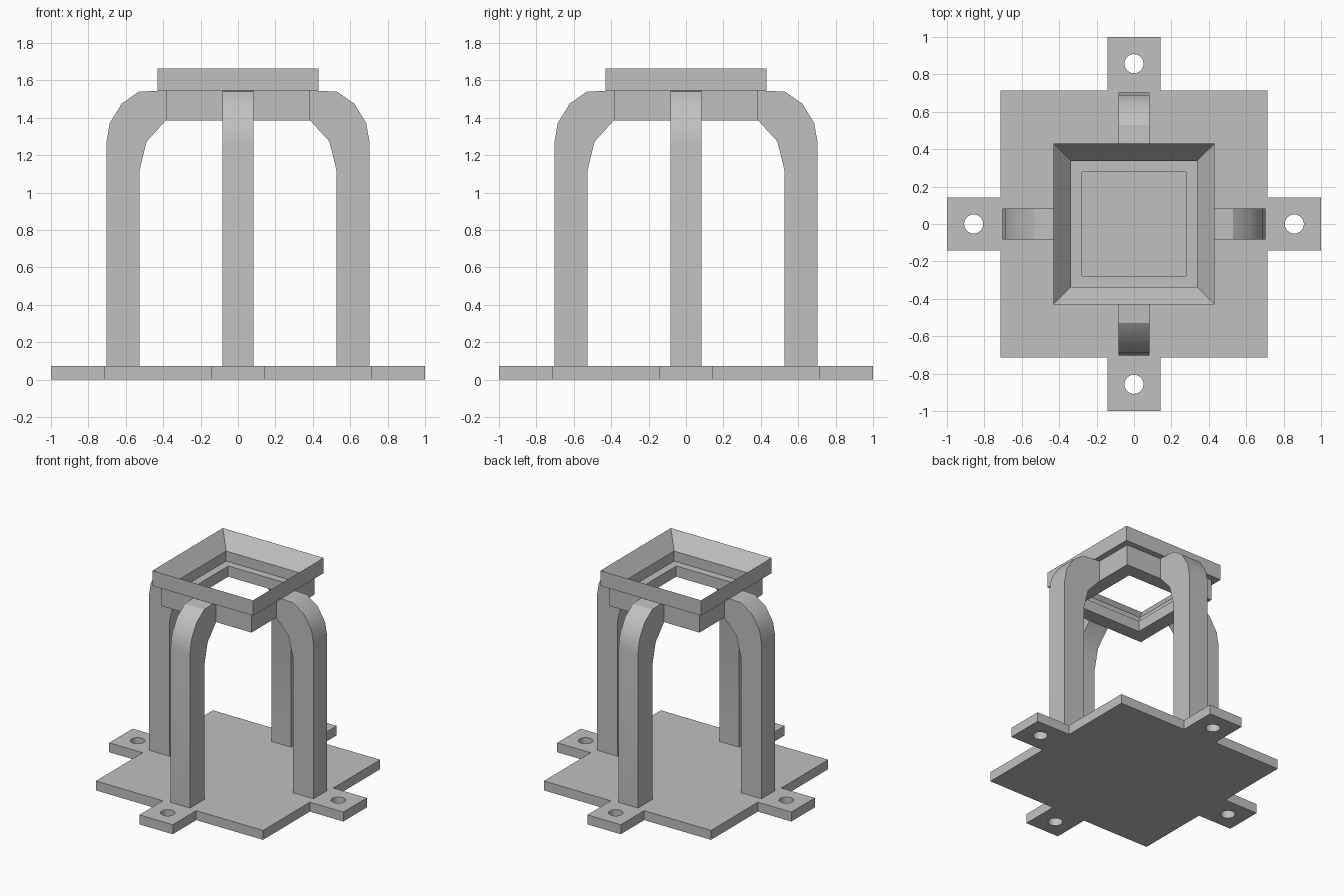
import bpy, bmesh, math
from mathutils import Matrix, Vector

if "Cube" in bpy.data.objects:
    bpy.data.objects.remove(bpy.data.objects["Cube"], do_unlink=True)

GREY = (0.53, 0.53, 0.53, 1)
grey = bpy.data.materials.new("plain_grey")
grey.use_nodes = True
grey.diffuse_color = GREY
grey.node_tree.nodes["Principled BSDF"].inputs["Base Color"].default_value = GREY

BASE_TOP = 0.073
QUARTERS = [Matrix.Rotation(i * math.pi / 2, 4, 'Z') for i in range(4)]


def activate(ob):
    bpy.ops.object.select_all(action='DESELECT')
    ob.select_set(True)
    bpy.context.view_layer.objects.active = ob


def mesh_object(name, bm):
    bmesh.ops.recalc_face_normals(bm, faces=bm.faces)
    mesh = bpy.data.meshes.new(name)
    bm.to_mesh(mesh)
    bm.free()
    ob = bpy.data.objects.new(name, mesh)
    bpy.context.collection.objects.link(ob)
    mesh.materials.append(grey)
    return ob


def smooth(ob):
    activate(ob)
    bpy.ops.object.shade_smooth_by_angle(angle=math.radians(30))


# Base plate: square with four tabs, each drilled with a round hole
half, tab, reach = 0.714, 0.143, 1.0
corner_points = [(half, -half), (half, -tab), (reach, -tab), (reach, tab), (half, tab)]
outline = [q @ Vector((x, y, 0)) for q in QUARTERS for x, y in corner_points]
loops = [outline]
for q in QUARTERS:
    centre = q @ Vector((0.857, 0, 0))
    loops.append([centre + Matrix.Rotation(i * math.tau / 32, 4, 'Z') @ Vector((0.051, 0, 0))
                  for i in range(32)])

curve = bpy.data.curves.new("base_plate", 'CURVE')
curve.dimensions = '2D'
curve.fill_mode = 'BOTH'
curve.extrude = BASE_TOP / 2
for loop in loops:
    spline = curve.splines.new('POLY')
    spline.points.add(len(loop) - 1)
    for point, co in zip(spline.points, loop):
        point.co = (co.x, co.y, 0, 1)
    spline.use_cyclic_u = True
base = bpy.data.objects.new("base_plate", curve)
bpy.context.collection.objects.link(base)
activate(base)
bpy.ops.object.convert(target='MESH')
base = bpy.context.object
bm = bmesh.new()
bm.from_mesh(base.data)
bmesh.ops.remove_doubles(bm, verts=bm.verts, dist=0.0001)
bmesh.ops.translate(bm, verts=bm.verts, vec=(0, 0, BASE_TOP / 2))
bmesh.ops.recalc_face_normals(bm, faces=bm.faces)
bm.to_mesh(base.data)
bm.free()
base.data.materials.clear()
base.data.materials.append(grey)
smooth(base)

# Four legs: side profile bent inward at the top, extruded to width
leg_profile = [(0.704, BASE_TOP), (0.704, 1.265), (0.686, 1.37), (0.622, 1.476),
               (0.53, 1.54), (0.385, 1.547), (0.385, 1.387), (0.489, 1.273),
               (0.527, 1.118), (0.527, BASE_TOP)]
LEG_HALF = 0.083
for side, q in zip(("left", "back", "right", "front"), QUARTERS):
    bm = bmesh.new()
    face = bm.faces.new([bm.verts.new((x, -LEG_HALF, z)) for x, z in leg_profile])
    extruded = bmesh.ops.extrude_face_region(bm, geom=[face])["geom"]
    bmesh.ops.translate(bm, vec=(0, 2 * LEG_HALF, 0),
                        verts=[v for v in extruded if isinstance(v, bmesh.types.BMVert)])
    bmesh.ops.transform(bm, matrix=q, verts=bm.verts)
    smooth(mesh_object(side + "_leg", bm))

# Top frame: (half width, height) section swept round a square
section = [(0.385, 1.387), (0.385, 1.547), (0.43, 1.547), (0.43, 1.665),
           (0.338, 1.547), (0.338, 1.47), (0.279, 1.47), (0.279, 1.387)]
bm = bmesh.new()
rings = [[bm.verts.new(q @ Vector((w, w, z))) for q in QUARTERS] for w, z in section]
for i, ring in enumerate(rings):
    following = rings[(i + 1) % len(rings)]
    for j in range(4):
        k = (j + 1) % 4
        bm.faces.new((ring[j], ring[k], following[k], following[j]))
mesh_object("top_frame", bm)
